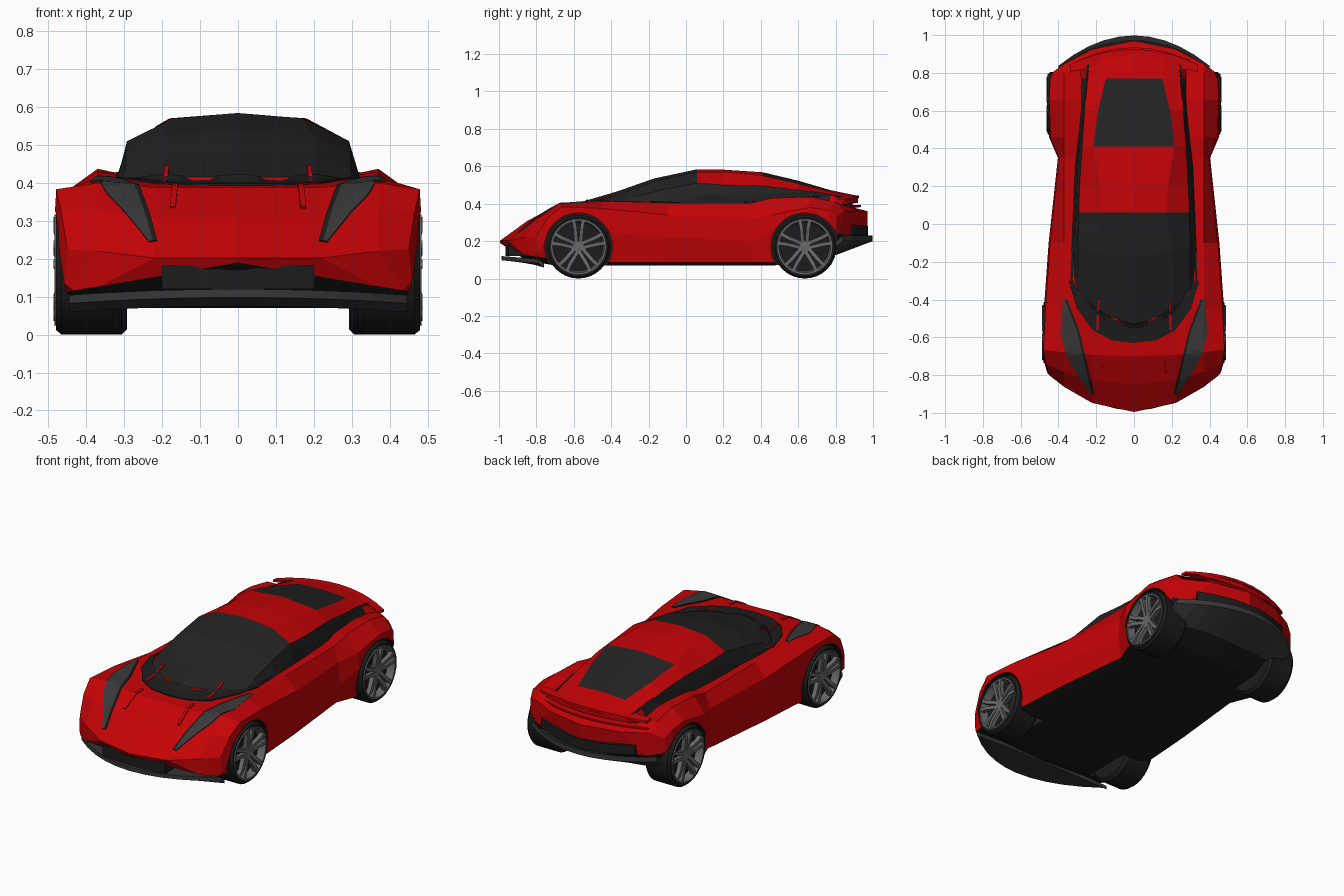
import bpy, bmesh
from math import sin, cos, pi
from mathutils import Vector
from mathutils.bvhtree import BVHTree

if "Cube" in bpy.data.objects:
    bpy.data.objects.remove(bpy.data.objects["Cube"])


def material(name, *rgb):
    m = bpy.data.materials.new(name)
    m.diffuse_color = (*rgb, 1)
    m.use_nodes = True
    m.node_tree.nodes["Principled BSDF"].inputs["Base Color"].default_value = m.diffuse_color
    return m


def shade(name, v):
    return material(name, v, v, v)


RED = material("red_paint", 0.56, 0.001, 0.002)
BLACK, GLASS = shade("black_trim", 0.012), shade("dark_glass", 0.017)
GREY, METAL = shade("lamp_grey", 0.04), shade("rim_metal", 0.14)


def make(name, verts, faces, mats, idx=None):
    me = bpy.data.meshes.new(name)
    me.from_pydata(verts, [], faces)
    for m in mats:
        me.materials.append(m)
    if idx:
        me.polygons.foreach_set("material_index", idx)
    bm = bmesh.new()
    bm.from_mesh(me)
    bmesh.ops.remove_doubles(bm, verts=bm.verts, dist=1e-5)
    bmesh.ops.recalc_face_normals(bm, faces=bm.faces)
    bm.to_mesh(me)
    bm.free()
    ob = bpy.data.objects.new(name, me)
    bpy.context.collection.objects.link(ob)
    return ob


def loft(name, table, section, mats, paint):
    """Table row: y, bow in plan, then the numbers the half section is made from."""
    verts, faces, idx = [], [], []
    for y, k, *rest in table:
        half = section(*rest)
        ring = half + [(-x, z) for x, z in half[-2:0:-1]]
        verts += [(x, y + k * x * x, z) for x, z in ring]
    h, n = len(half), len(ring)
    for i in range(len(table) - 1):
        for j in range(n):
            a, b = i * n + j, i * n + (j + 1) % n
            faces.append((a, b, b + n, a + n))
            idx.append(paint(i, min(j, n - 1 - j)))
    # end caps join the lower chain to the upper chain
    for base in (0, (len(table) - 1) * n):
        for j in range(h // 2 - 1):
            q = (j, j + 1, h - 2 - j, h - 1 - j)
            faces += [tuple(base + v for v in q), tuple(base + (n - v) % n for v in q)]
            idx += [0, 0]
    return make(name, verts, faces, mats, idx), verts, faces


# main body shell: width, then heights of floor, waist, side edge, shoulder, centre
def body_section(w, floor, waist, edge, shoulder, top, droop=0):
    low = [(0, floor), (.8 * w, floor), (.95 * w, floor + .015)]
    return [(x, z - droop * x * x) for x, z in low] + [
        (w, waist), (w - .008, edge), (.37, shoulder), (.22, top), (0, top)]


body, bv, bf = loft("body", [
    (-.995, .97, .458, .19, .135, .225, .22, .202, .47),
    (-.85, .5, .474, .095, .24, .325, .33, .307),
    (-.70, .15, .487, .07, .25, .383, .4, .388),
    (-.45, 0, .477, .07, .25, .375, .415, .405),
    (-.1, 0, .452, .07, .22, .34, .405, .4),
    (.35, 0, .403, .07, .2, .32, .405, .4),
    (.46, 0, .45, .07, .25, .34, .43, .405),
    (.66, 0, .457, .08, .25, .38, .437, .405),
    (.88, -.6, .452, .16, .25, .365, .41, .383),
    (.97, -.9, .435, .23, .26, .335, .36, .36),
], body_section, [RED, BLACK], lambda i, j: int(j < 2))


# glass cabin with red roof: base width, rail height, roof half width, roof edge, centre
def cabin_section(w, rail, xs, edge, top):
    base = min(.385, rail - .02) if top > .45 or rail < .41 else .405
    return [(0, base), (.17, base), (w, base), (.9 * w, rail), (xs, edge), (0, top)]


cabin, cv, cf = loft("cabin", [
    (-.54, 2, .33, .405, .2, .415, .415),
    (-.37, 1, .33, .435, .2, .46, .465),
    (-.17, .5, .33, .475, .2, .525, .535),
    (.06, 0, .325, .51, .17, .57, .584),
    (.2, 0, .32, .5, .18, .57, .582),
    (.41, 0, .305, .495, .215, .55, .568),
    (.6, 0, .29, .472, .19, .508, .523),
    (.77, 0, .285, .445, .15, .465, .473),
    (.92, -.6, .29, .42, .16, .435, .442),
], cabin_section, [RED, GLASS],
    lambda i, j: int(i < 3 or (j == 2 and i < 7) or (j == 4 and i in (5, 6))))

# wheel arches cut out of the body
WHEELS = {"front": (-.575, .48), "rear": (.635, .457)}
R = .17
for wy, wx in WHEELS.values():
    for s in (1, -1):
        bpy.ops.mesh.primitive_cylinder_add(vertices=32, radius=.181, depth=.31, rotation=(0, pi / 2, 0),
                                            location=(s * .44, wy, R))
        cutter = bpy.context.object
        cutter.hide_render = True
        cutter.data.materials.append(RED)
        cutter.data.materials.append(BLACK)
        for f in cutter.data.polygons:
            f.material_index = 1
        mod = body.modifiers.new("arch", "BOOLEAN")
        mod.operation, mod.solver, mod.object = "DIFFERENCE", "EXACT", cutter
        bpy.context.view_layer.objects.active = body
        bpy.ops.object.modifier_apply(modifier="arch")
        bpy.data.objects.remove(cutter)

# panels laid onto the upper surfaces by dropping them from above
tree = BVHTree.FromPolygons([Vector(v) for v in bv + cv], bf + [tuple(i + len(bv) for i in f) for f in cf])


def along(path, t):
    u = t * (len(path) - 1)
    i = min(int(u), len(path) - 2)
    return Vector(path[i]).lerp(Vector(path[i + 1]), u - i)


def panel(name, left, right, mat, lift=.005, n=16, m=4):
    for s, tag in ((1, "_right"), (-1, "_left")):
        verts, faces = [], []
        for i in range(n + 1):
            a, b = along(left, i / n), along(right, i / n)
            for j in range(m + 1):
                p = a.lerp(b, j / m)
                hit = tree.ray_cast(Vector((p.x, p.y, 1)), Vector((0, 0, -1)))[0]
                verts.append((s * p.x, p.y, (hit.z if hit else .3) + lift))
        for i in range(n):
            for j in range(m):
                a = i * (m + 1) + j
                faces.append((a, a + 1, a + m + 2, a + m + 1))
        make(name + tag, verts, faces, [mat]).modifiers.new("thickness", "SOLIDIFY").thickness = .006


def line(name, path, w, mat, lift):
    panel(name, path, [(x + w, y) for x, y in path], mat, lift, m=1)


lamp = [(.225, -.9), (.27, -.7), (.3, -.57), (.365, -.4)]
panel("headlight", lamp, [(.235, -.9), (.35, -.72), (.39, -.58), (.375, -.4)], GREY)
line("headlight_edge", [(x - .012, y) for x, y in lamp], .012, BLACK, .005)
panel("cowl_vent", [(0, -.63), (.12, -.615), (.22, -.56), (.3, -.45), (.345, -.3)],
      [(0, -.53), (.1, -.51), (.2, -.45), (.29, -.37), (.32, -.3)], BLACK)
line("cowl_strut", [(.182, -.4), (.188, -.56)], .012, RED, .008)
line("hood_crease", [(.165, -.79), (.155, -.64)], .015, RED, .006)
line("cabin_seam", [(.325, -.3), (.3, .3), (.235, .88)], .012, BLACK, .004)


def blade(name, mat, w, front, rear, za, zb, dz, t, n=10):
    """Plate across the car; front and rear edges are (y, bow), heights za and zb."""
    verts, faces = [], []
    for i in range(n + 1):
        x = w * (2 * i / n - 1)
        s = x * x
        ya, yb = front[0] + front[1] * s, rear[0] + rear[1] * s
        a, b = za + dz * s, zb + dz * s
        verts += [(x, ya, a), (x, yb, b), (x, yb, b + t), (x, ya, a + t)]
    for i in range(n):
        for j in range(4):
            a, b = 4 * i + j, 4 * i + (j + 1) % 4
            faces.append((a, b, b + 4, a + 4))
    faces += [(0, 1, 2, 3), tuple(range(4 * n, 4 * n + 4))]
    make(name, verts, faces, [mat])


# nose: grille and splitter
blade("grille", BLACK, .2, (-.965, .4), (-.86, .4), .12, .12, 0, .062)
blade("front_splitter", GREY, .445, (-.987, 1), (-.77, .05), .098, .075, -.08, .022)
# tail: spoiler lip, plate below it, bumper slot and diffuser
blade("spoiler_lip", RED, .34, (.84, -.3), (.925, -.7), .435, .43, -.2, .014)
blade("tail_plate", RED, .35, (.8, -.3), (.935, -.8), .385, .382, -.1, .01)
blade("tail_recess", BLACK, .25, (.8, -.3), (.89, -.7), .37, .37, 0, .055)
blade("bumper_slot", BLACK, .3, (.94, -.9), (.973, -.9), .225, .225, .1, .055)
blade("rear_diffuser", GREY, .4, (.8, -.3), (.998, -1), .125, .2, 0, .03)


# wheels: turned tyre and rim, five twin spokes
def turned(name, prof, at, s, mat, n=32):
    p = len(prof)
    verts = [(at[0] + s * x, at[1] + r * cos(2 * pi * k / n), at[2] + r * sin(2 * pi * k / n))
             for k in range(n) for x, r in prof]
    faces = [(k * p + j, k * p + j + 1, (k + 1) % n * p + j + 1, (k + 1) % n * p + j)
             for k in range(n) for j in range(p - 1)]
    ob = make(name, verts, faces, [mat])
    bpy.ops.object.select_all(action="DESELECT")
    bpy.context.view_layer.objects.active = ob
    ob.select_set(True)
    bpy.ops.object.shade_smooth_by_angle(angle=.6)


for end, (wy, wx) in WHEELS.items():
    for side, s in (("right", 1), ("left", -1)):
        at, tag = (s * wx, wy, R), f"{end}_{side}"
        turned("tyre_" + tag, [(-.165, 0), (-.165, .155), (-.15, R), (-.015, R), (0, .158),
                               (-.004, .145), (-.045, .138), (-.045, 0)], at, s, BLACK)
        turned("rim_" + tag, [(-.04, .14), (.004, .147), (.004, .138), (-.04, .13), (-.04, .14)], at, s, METAL)
        turned("hub_" + tag, [(-.045, .034), (-.012, .03), (-.006, 0)], at, s, METAL)
        verts, faces = [], []
        for k in range(5):
            a = 2 * pi * k / 5 + pi / 2
            for d in (-1, 1):
                b = len(verts)
                for r, off, x in ((.015, .011, -.012), (.1, .018, .006), (.14, .026, .006)):
                    for dx, dw in ((0, -1), (0, 1), (-.025, 1), (-.025, -1)):
                        t = d * off + dw * .01
                        verts.append((at[0] + s * (x + dx), wy + r * cos(a) - t * sin(a), R + r * sin(a) + t * cos(a)))
                for q in (b, b + 4):
                    faces += [(q + j, q + (j + 1) % 4, q + 4 + (j + 1) % 4, q + 4 + j) for j in range(4)]
                faces += [tuple(range(b, b + 4)), tuple(range(b + 8, b + 12))]
        make("spokes_" + tag, verts, faces, [METAL])
